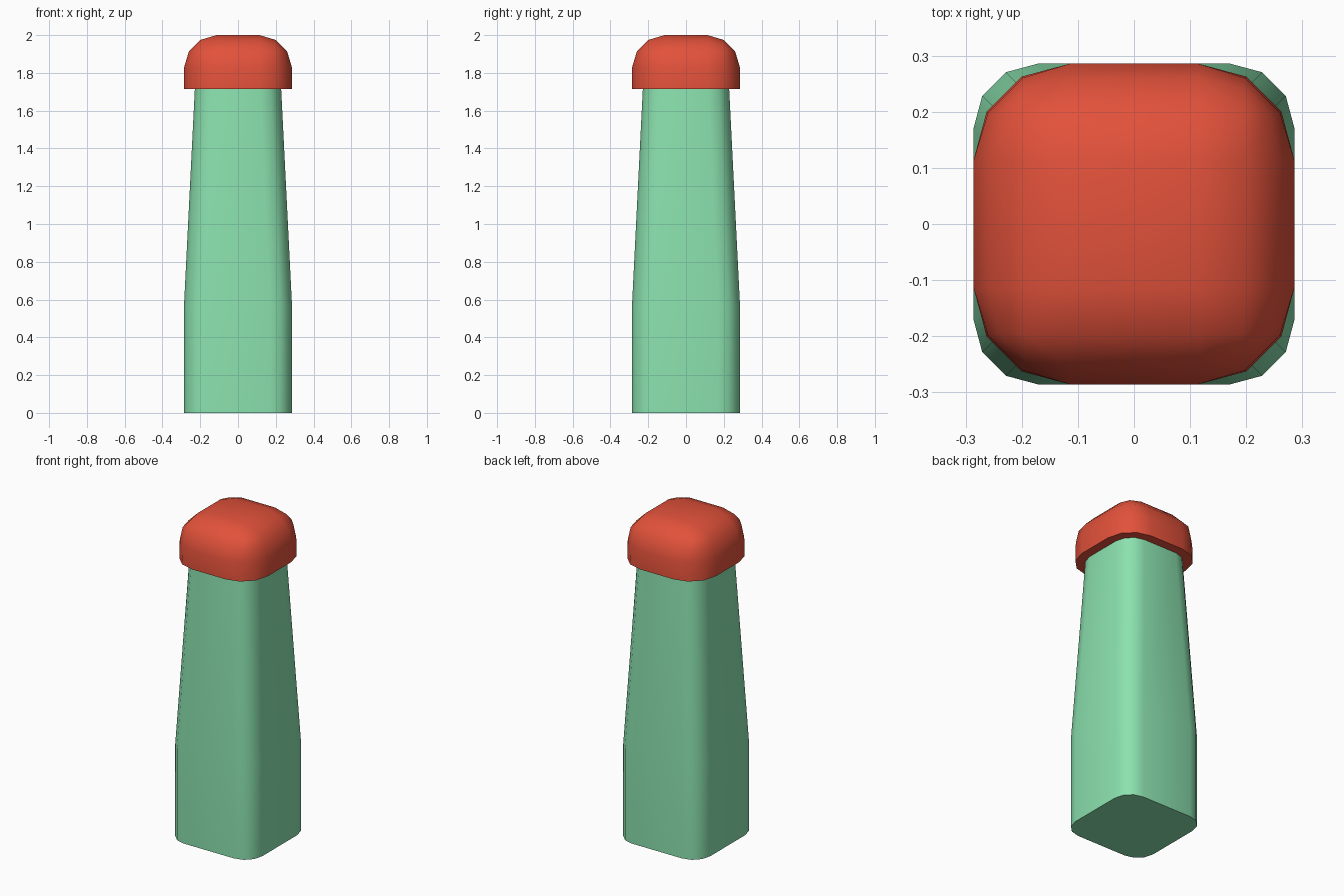
import bpy
import bmesh
import math

cube = bpy.data.objects.get("Cube")
if cube:
    bpy.data.objects.remove(cube, do_unlink=True)

U = 2 / 7  # half width; the whole post is seven units tall


def make_material(name, color):
    mat = bpy.data.materials.new(name)
    mat.use_nodes = True
    mat.diffuse_color = color
    bsdf = next(n for n in mat.node_tree.nodes if n.type == "BSDF_PRINCIPLED")
    bsdf.inputs["Base Color"].default_value = color
    return mat


def rounded_column(name, sections, radius, round_top, mat):
    """Stack square sections (half width, height), then round the edges."""
    bm = bmesh.new()
    rings = [[bm.verts.new((x * h, y * h, z))
              for x, y in ((-1, -1), (1, -1), (1, 1), (-1, 1))]
             for h, z in sections]
    for low, high in zip(rings, rings[1:]):
        for i in range(4):
            j = (i + 1) % 4
            bm.faces.new((low[i], low[j], high[j], high[i]))
    bm.faces.new(rings[0][::-1])
    bm.faces.new(rings[-1])

    # Upright edges, plus the top rim when wanted
    top = sections[-1][1]
    edges = []
    for edge in bm.edges:
        za, zb = (v.co.z for v in edge.verts)
        if abs(za - zb) > 0.01 or (round_top and min(za, zb) > top - 0.01):
            edges.append(edge)
    bmesh.ops.bevel(bm, geom=edges, offset=radius, offset_type='OFFSET',
                    segments=3, profile=0.5, affect='EDGES')
    bmesh.ops.recalc_face_normals(bm, faces=bm.faces)

    mesh = bpy.data.meshes.new(name)
    bm.to_mesh(mesh)
    bm.free()
    mesh.materials.append(mat)
    obj = bpy.data.objects.new(name, mesh)
    bpy.context.collection.objects.link(obj)
    bpy.ops.object.select_all(action='DESELECT')
    obj.select_set(True)
    bpy.context.view_layer.objects.active = obj
    bpy.ops.object.shade_smooth_by_angle(angle=math.radians(45))
    return obj


green = make_material("soft_green", (0.26, 0.76, 0.43, 1))
red = make_material("warm_red", (0.76, 0.083, 0.043, 1))

# Straight foot that narrows towards the cap
rounded_column("post_body", [(U, 0), (U, 2 * U), (0.8 * U, 6 * U)],
               0.4 * U, False, green)

# Domed cap overhanging the post
rounded_column("post_cap", [(U, 6 * U), (U, 7 * U)], 0.6 * U, True, red)
